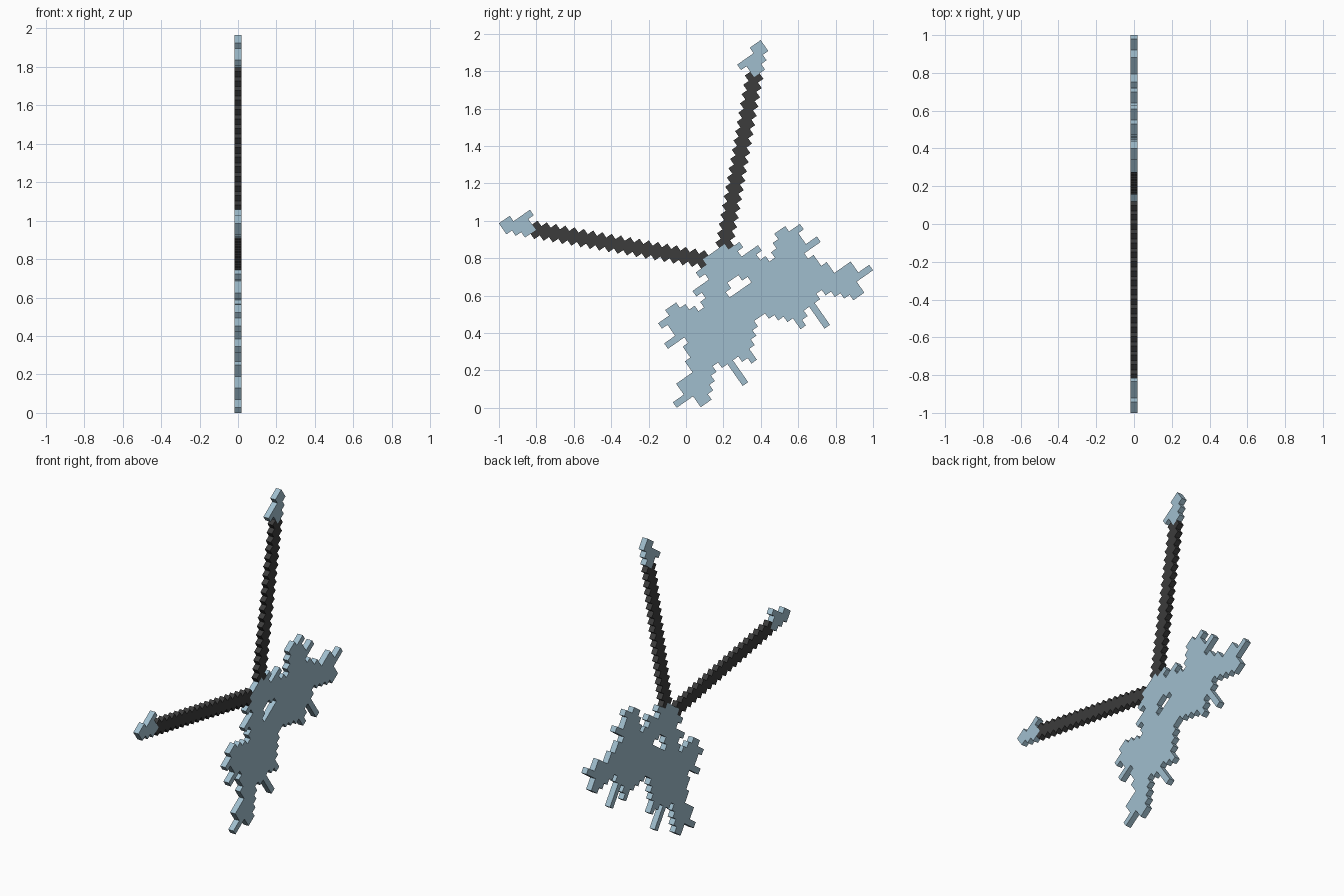
import bpy, bmesh, math

if "Cube" in bpy.data.objects:
    bpy.data.objects.remove(bpy.data.objects["Cube"])

S = 0.0356                      # pixel size
U0, V0 = 0.6001, -0.0782        # symmetry axis and lowest row in the tilted grid
C, N = math.cos(math.radians(35)), math.sin(math.radians(35))


def material(name, rgb):
    m = bpy.data.materials.new(name)
    m.diffuse_color = (*rgb, 1)
    m.use_nodes = True
    m.node_tree.nodes["Principled BSDF"].inputs["Base Color"].default_value = m.diffuse_color
    return m


pale_blue = material("pale_blue", (0.352, 0.515, 0.617))
charcoal = material("charcoal", (0.045, 0.045, 0.045))


def cells_from_rows(rows):
    """Row number -> (start, end) spans, turned into a set of pixels."""
    return {(a, b) for b, spans in rows.items() for s, e in spans for a in range(s, e)}


def mirrored(cells):
    return {(-1 - a, b) for a, b in cells}


def pixel_plate(name, cells, mat):
    """Flat plate of square pixels on the tilted grid, one pixel thick in x."""
    bm = bmesh.new()
    verts = {}

    def corner(a, b):
        if (a, b) not in verts:
            u, v = U0 + a * S, V0 + b * S
            verts[a, b] = bm.verts.new((-S / 2, u * C - v * N, u * N + v * C))
        return verts[a, b]

    for a, b in sorted(cells):
        bm.faces.new([corner(a, b), corner(a + 1, b), corner(a + 1, b + 1), corner(a, b + 1)])
    ext = bmesh.ops.extrude_face_region(bm, geom=bm.faces[:], use_keep_orig=True)
    moved = [g for g in ext["geom"] if isinstance(g, bmesh.types.BMVert)]
    bmesh.ops.translate(bm, verts=moved, vec=(S, 0, 0))
    bmesh.ops.recalc_face_normals(bm, faces=bm.faces[:])
    me = bpy.data.meshes.new(name)
    bm.to_mesh(me)
    bm.free()
    me.materials.append(mat)
    ob = bpy.data.objects.new(name, me)
    bpy.context.collection.objects.link(ob)


# Jagged body: one half as row spans, mirrored about the tilted axis
body = cells_from_rows({
    18: [(0, 2)],
    17: [(0, 4)],
    16: [(0, 3)],
    15: [(0, 6), (9, 11)],
    14: [(0, 5), (8, 13)],
    13: [(1, 6), (7, 12)],
    12: [(2, 12)],
    11: [(0, 14)],
    10: [(0, 11)],
    9: [(0, 12)],
    8: [(0, 12)],
    7: [(0, 13)],
    6: [(1, 13)],
    5: [(2, 16)],
    4: [(3, 9), (10, 16)],
    3: [(4, 6), (7, 8), (11, 18)],
    2: [(4, 5), (7, 8), (12, 15)],
    1: [(7, 8), (13, 15)],
    0: [(7, 8)],
})
pixel_plate("jagged_body", body | mirrored(body), pale_blue)

# Long diagonal rods with stepped edges
rod = {(i, i + 18) for i in range(1, 20)}
rod |= {(i + 1, i + 17) for i in range(1, 20)}
rod |= {(i, i + 17) for i in range(2, 20)}

# Small pointed tips on the rod ends
tip = cells_from_rows({
    40: [(22, 24)],
    39: [(19, 24)],
    38: [(20, 23)],
    37: [(20, 22)],
})

for side, flip in (("upper", lambda c: c), ("front", mirrored)):
    pixel_plate(side + "_rod", flip(rod), charcoal)
    pixel_plate(side + "_tip", flip(tip), pale_blue)
